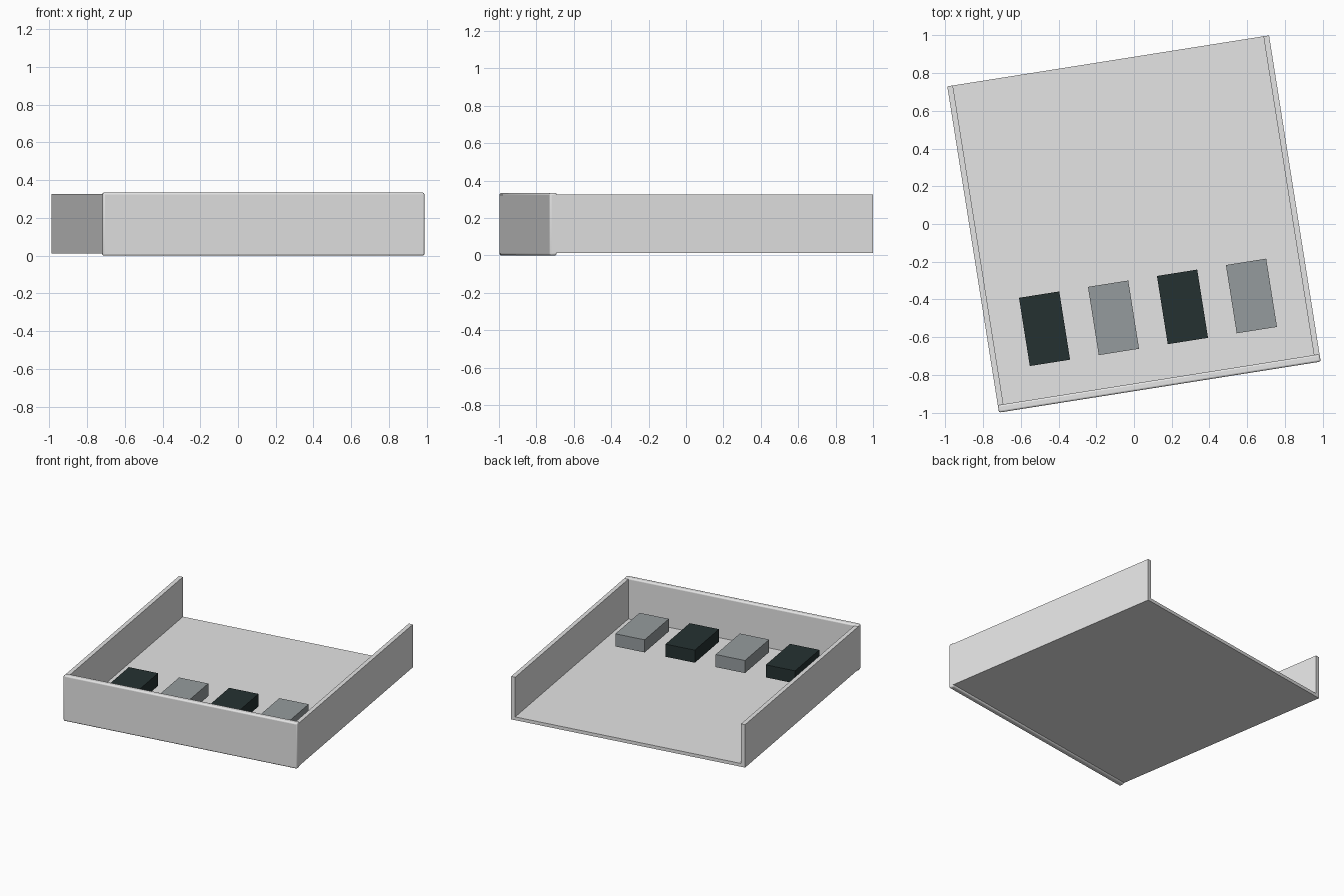
import bpy
import math
from mathutils import Matrix

if "Cube" in bpy.data.objects:
    bpy.data.objects.remove(bpy.data.objects["Cube"])

TURN = Matrix.Rotation(math.radians(9), 4, 'Z')  # whole tray is turned on the ground


def material(name, rgb):
    m = bpy.data.materials.new(name)
    m.diffuse_color = (*rgb, 1)
    m.use_nodes = True
    m.node_tree.nodes["Principled BSDF"].inputs["Base Color"].default_value = m.diffuse_color
    return m


PALE = material("pale_grey", (0.78, 0.78, 0.78))
MID = material("mid_grey", (0.30, 0.33, 0.34))
DARK = material("dark_slate", (0.018, 0.031, 0.031))


def box(name, x, y, z, mat, bevel=0):
    """Box from (min, max) pairs in the tray's own axes."""
    size = [b - a for a, b in (x, y, z)]
    mid = [(a + b) / 2 for a, b in (x, y, z)]
    bpy.ops.mesh.primitive_cube_add(size=1)
    ob = bpy.context.object
    ob.name = name
    ob.data.transform(Matrix.Translation(mid) @ Matrix.Diagonal((*size, 1)))
    ob.matrix_world = TURN
    ob.data.materials.append(mat)
    if bevel:
        mod = ob.modifiers.new("soft_edges", 'BEVEL')
        mod.width = bevel
        mod.segments = 3
        bpy.ops.object.shade_smooth_by_angle(angle=math.radians(35))
    return ob


W, D = 0.863, 0.875  # half width and half depth

# Floor panel between the walls
box("floor", (-W + 0.03, W - 0.03), (-D + 0.03, D), (0.012, 0.036), PALE)

# Side walls
for side, sx in (("left", -1), ("right", 1)):
    edges = sorted((sx * W, sx * (W - 0.03)))
    box(side + "_wall", edges, (-D + 0.03, D), (0.012, 0.326), PALE)

# Slightly taller front wall with softened edges
box("front_wall", (-W, W), (-D, -D + 0.04), (0.0, 0.334), PALE, 0.01)

# Row of four raised blocks in alternating colours
for i in range(4):
    cx = (i - 1.5) * 0.37
    box("block_%d" % (i + 1), (cx - 0.108, cx + 0.108), (-0.657, -0.291),
        (0.098, 0.19), MID if i % 2 else DARK)
